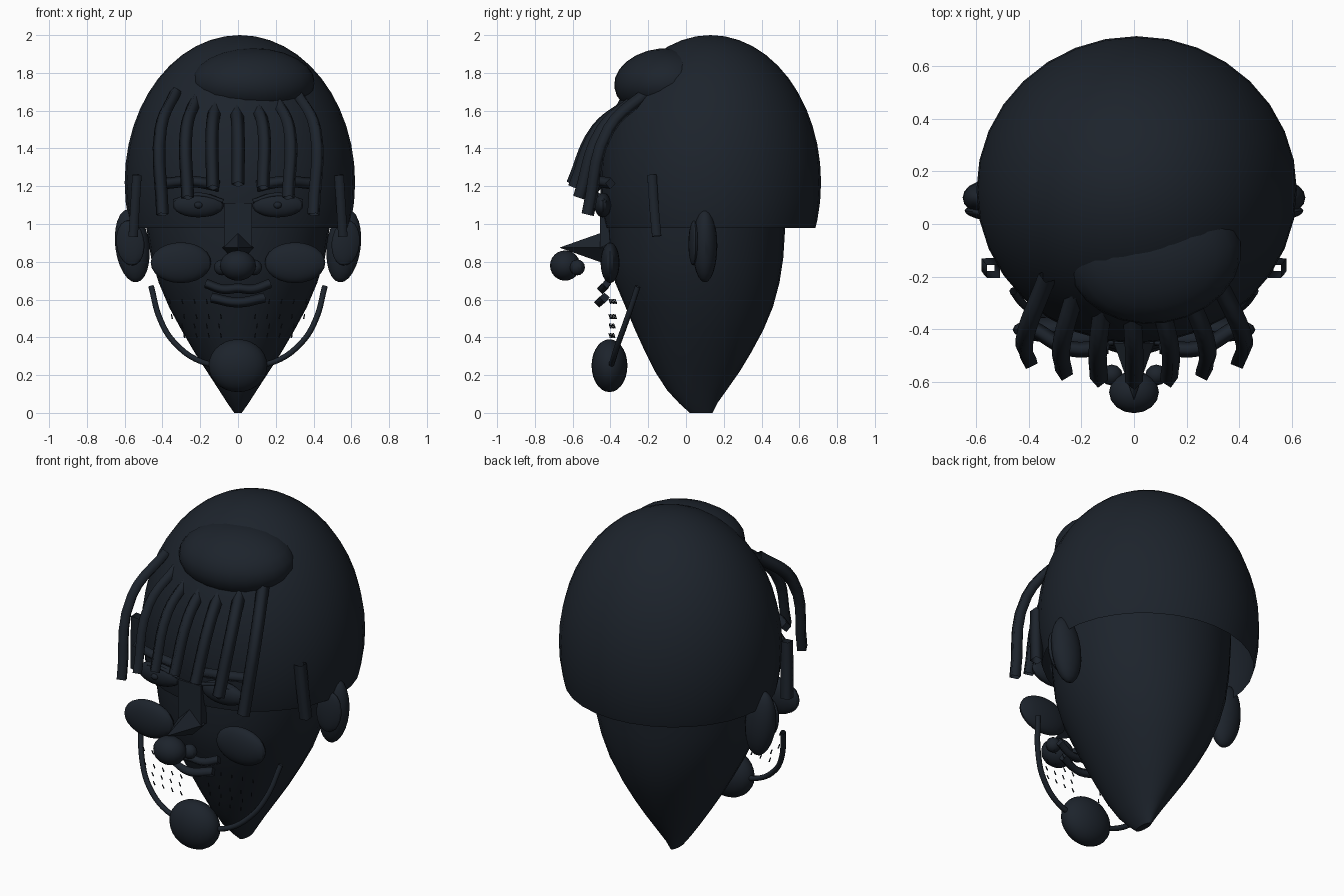
import bpy, bmesh, math
from mathutils import Vector, Matrix, Euler

if "Cube" in bpy.data.objects:
    bpy.data.objects.remove(bpy.data.objects["Cube"])

mat = bpy.data.materials.new("dark_slate")
mat.diffuse_color = (0.012, 0.017, 0.025, 1)
mat.use_nodes = True
mat.node_tree.nodes["Principled BSDF"].inputs["Base Color"].default_value = mat.diffuse_color


def add(name, bm, smooth=True):
    """Turn a bmesh into a named object with the shared material."""
    bmesh.ops.recalc_face_normals(bm, faces=bm.faces)
    me = bpy.data.meshes.new(name)
    bm.to_mesh(me)
    bm.free()
    me.materials.append(mat)
    ob = bpy.data.objects.new(name, me)
    bpy.context.collection.objects.link(ob)
    if smooth:
        bpy.ops.object.select_all(action='DESELECT')
        ob.select_set(True)
        bpy.context.view_layer.objects.active = ob
        bpy.ops.object.shade_smooth_by_angle(angle=math.radians(30))
    return ob


def place(loc, scale=(1, 1, 1), rot=(0, 0, 0)):
    return Matrix.LocRotScale(Vector(loc), Euler(rot), Vector(scale))


def ball(name, loc, radii, rot=(0, 0, 0), seg=16, rings=12, cut=None):
    bm = bmesh.new()
    bmesh.ops.create_uvsphere(bm, u_segments=seg, v_segments=rings, radius=1,
                              matrix=place(loc, radii, rot))
    if cut is not None:
        bmesh.ops.bisect_plane(bm, geom=bm.verts[:] + bm.edges[:] + bm.faces[:],
                               plane_co=(0, 0, cut), plane_no=(0, 0, 1), clear_inner=True)
    return add(name, bm)


def tube(name, points, radius, res=0, caps=False):
    cu = bpy.data.curves.new(name, 'CURVE')
    cu.dimensions = '3D'
    cu.bevel_depth = radius
    cu.bevel_resolution = res
    cu.resolution_u = 5
    cu.use_fill_caps = caps
    cu.materials.append(mat)
    sp = cu.splines.new('BEZIER')
    sp.bezier_points.add(len(points) - 1)
    for bp, p in zip(sp.bezier_points, points):
        bp.co = p
        bp.handle_left_type = bp.handle_right_type = 'AUTO'
    ob = bpy.data.objects.new(name, cu)
    bpy.context.collection.objects.link(ob)
    return ob


def loft(name, rings, seg=32):
    """Elliptical rings given as (z, half width, front y, back y)."""
    bm = bmesh.new()
    loops = []
    for z, w, yf, yb in rings:
        loops.append([bm.verts.new((w * math.cos(a), (yf + yb) / 2 + (yb - yf) / 2 * math.sin(a), z))
                      for a in (2 * math.pi * i / seg for i in range(seg))])
    for lo, hi in zip(loops, loops[1:]):
        for i in range(seg):
            j = (i + 1) % seg
            bm.faces.new((lo[i], lo[j], hi[j], hi[i]))
    bm.faces.new(loops[0])
    bm.faces.new(loops[-1])
    return add(name, bm)


# head with pointed jaw
loft("head", [(0, .02, .02, .14), (.05, .055, -.035, .165), (.12, .10, -.10, .215),
              (.22, .165, -.165, .285), (.32, .23, -.215, .345), (.44, .30, -.27, .41),
              (.56, .365, -.32, .46), (.69, .42, -.375, .495), (.82, .46, -.405, .515),
              (.98, .485, -.415, .525), (1.2, .50, -.42, .53), (1.45, .47, -.38, .50),
              (1.65, .38, -.27, .42), (1.8, .24, -.12, .30), (1.86, .05, .05, .14)])

# hair cap, open underneath, with a raised tuft
ball("hair_cap", (.01, .13, 1.22), (.61, .585, .78), seg=32, rings=24, cut=.98)
ball("hair_tuft", (.08, -.12, 1.75), (.33, .26, .18), rot=(.1, 0, .15), seg=24, rings=12)

# fringe strands
for i in range(7):
    t = (i - 3) / 3
    q = t * t
    tube(f"fringe_strand_{i + 1}",
         [(.32 * t - .01, -.31 + .11 * q, 1.63 + .07 * q),
          (.41 * t, -.47 + .06 * q, 1.50),
          (.40 * t, -.60 + .08 * q, 1.21 - .16 * q)], .035)

# nose: bridge, pyramid, tip
bm = bmesh.new()
bmesh.ops.create_cube(bm, size=1, matrix=place((0, -.42, .99), (.15, .07, .24)))
add("nose_bridge", bm, False)
bm = bmesh.new()
bmesh.ops.create_cone(bm, cap_ends=True, segments=4, radius1=.085, radius2=0, depth=.24,
                      matrix=place((0, -.55, .875), rot=(math.radians(90), 0, 0)))
add("nose_pyramid", bm, False)
ball("nose_tip", (0, -.64, .78), (.095, .08, .08))

# chin
ball("chin", (0, -.405, .25), (.155, .095, .14), seg=20, rings=14)

# lips
tube("upper_lip", [(-.17, -.42, .685), (-.08, -.44, .655), (0, -.445, .66),
                   (.08, -.44, .655), (.17, -.42, .685)], .025, caps=True)
tube("lower_lip", [(-.14, -.43, .61), (0, -.46, .585), (.14, -.43, .61)], .027, caps=True)

# paired parts
for s, side in ((-1, "left"), (1, "right")):
    ball(f"ear_{side}", (.56 * s, .10, .885), (.09, .066, .195), rot=(0, .12 * s, 0))
    ball(f"inner_ear_{side}", (.57 * s, .04, .90), (.075, .025, .12), rot=(0, .12 * s, .15 * s))
    ball(f"cheek_{side}", (.302 * s, -.402, .795), (.16, .05, .108), seg=20)
    ball(f"eye_{side}", (.21 * s, -.44, 1.10), (.135, .045, .065))
    ball(f"pupil_{side}", (.21 * s, -.482, 1.10), (.022, .015, .018), seg=12, rings=8)
    ball(f"nostril_{side}", (.085 * s, -.575, .77), (.042, .04, .042), seg=12, rings=8)
    tube(f"eyebrow_{side}", [(.10 * s, -.465, 1.20), (.24 * s, -.475, 1.225), (.38 * s, -.40, 1.215)],
         .03, caps=True)
    tube(f"eyelid_{side}", [(.08 * s, -.45, 1.12), (.21 * s, -.465, 1.155), (.34 * s, -.43, 1.12)], .012)
    tube(f"sideburn_{side}", [(.535 * s, -.18, 1.26), (.545 * s, -.17, 1.10), (.555 * s, -.155, .935)],
         .035)
    tube(f"jaw_line_{side}", [(.46 * s, -.255, .67), (.41 * s, -.315, .49), (.33 * s, -.36, .365),
                              (.19 * s, -.39, .27), (.05 * s, -.40, .25)], .015, res=2)

# stubble: short slanted bristles, all in one mesh
bm = bmesh.new()
for r, z in enumerate((.59, .51, .46, .41)):
    for s in (-1, 1):
        for k in range(5 - r // 2):
            x = .10 + .065 * k - (.01 if r % 2 else 0)
            bmesh.ops.create_cone(bm, cap_ends=True, segments=5, radius1=.004, radius2=.003, depth=.026,
                                  matrix=place((s * x, -.415 + .12 * x, z), rot=(.3, .2 * s, 0)))
add("stubble", bm, False)
